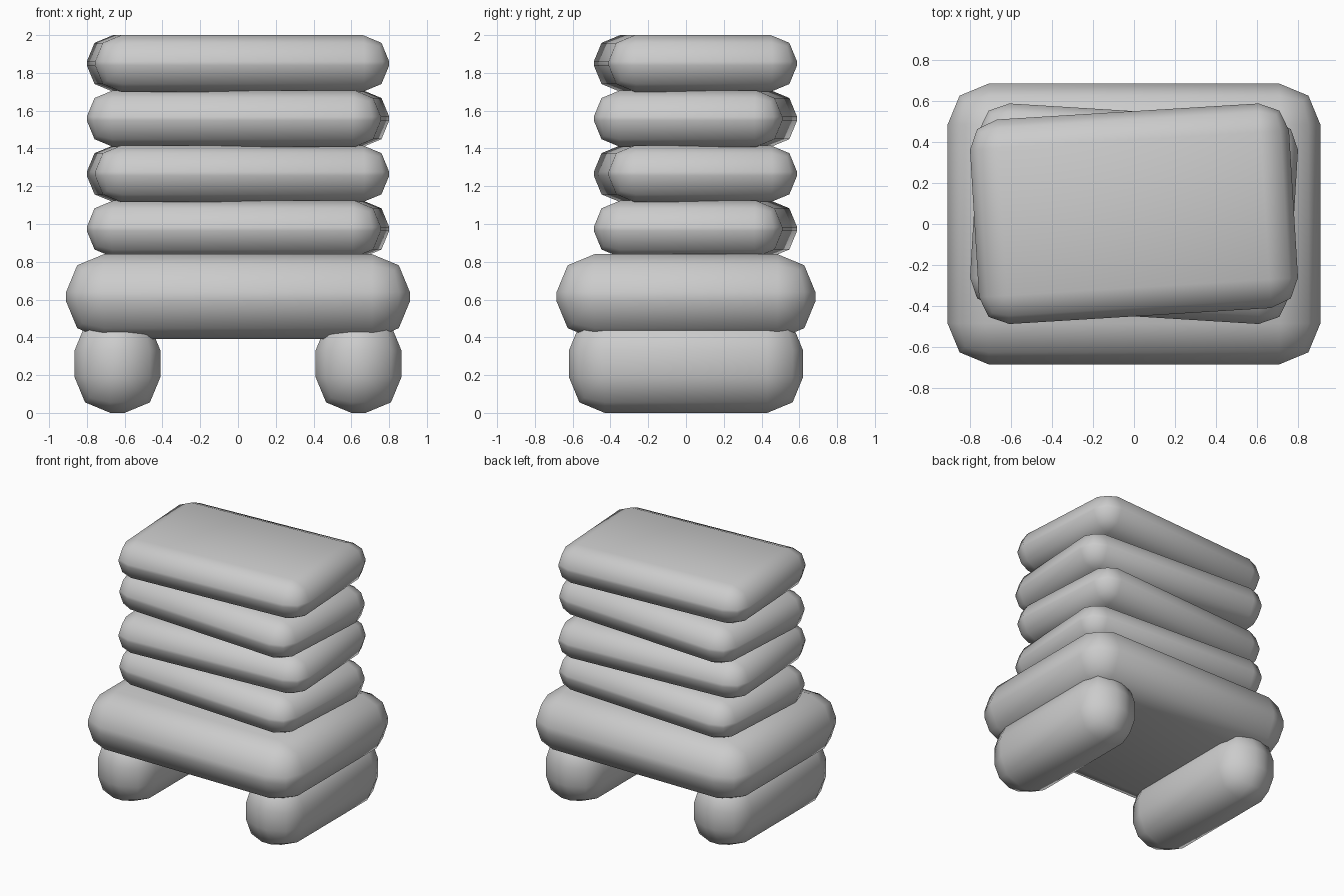
import bpy
import math

if "Cube" in bpy.data.objects:
    bpy.data.objects.remove(bpy.data.objects["Cube"])


def cushion(name, size, centre, bevel, turn=0.0):
    """Box with chunky two-step rounded edges, smooth shaded."""
    bpy.ops.mesh.primitive_cube_add(size=1, location=centre)
    ob = bpy.context.object
    ob.name = name
    ob.scale = size
    bpy.ops.object.transform_apply(location=False, rotation=False, scale=True)
    ob.rotation_euler.z = math.radians(turn)
    mod = ob.modifiers.new("rounded_edges", 'BEVEL')
    mod.width = bevel
    mod.segments = 2
    mod.limit_method = 'NONE'
    for p in ob.data.polygons:
        p.use_smooth = True
    return ob


# Feet: two rounded bars running front to back
for side, label in ((-1, "left"), (1, "right")):
    cushion(label + "_foot", (0.455, 1.24, 0.52), (side * 0.638, 0, 0.26), 0.19)

# Wide base slab
cushion("base_slab", (1.82, 1.37, 0.45), (0, 0, 0.615), 0.2)

# Stack of four thinner slabs, each twisted the opposite way to the one below
for i in range(4):
    cushion(f"stacked_slab_{i + 1}", (1.56, 1.0, 0.30),
            (0, 0.05, 0.974 + i * 0.292), 0.14, 3.5 if i % 2 else -3.5)
